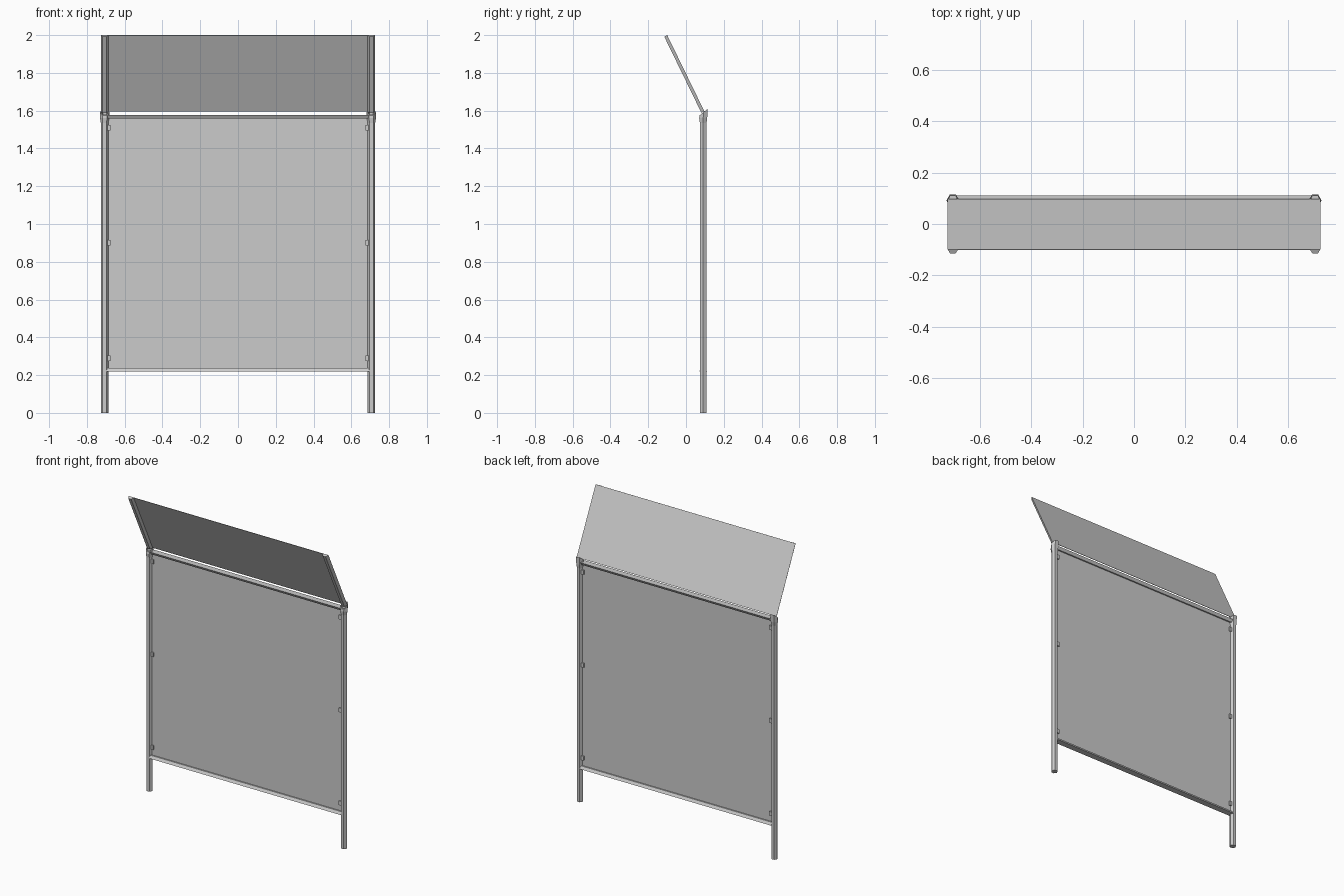
import bpy, bmesh
from math import cos, sin, pi
from mathutils import Vector

if "Cube" in bpy.data.objects:
    bpy.data.objects.remove(bpy.data.objects["Cube"])

POST_X, POST_Y = 0.706, 0.091
R = 0.0203            # hexagonal tube radius
H = R * cos(pi / 6)   # flat-to-centre distance


def finish(name, bm):
    bmesh.ops.recalc_face_normals(bm, faces=bm.faces)
    me = bpy.data.meshes.new(name)
    bm.to_mesh(me)
    bm.free()
    ob = bpy.data.objects.new(name, me)
    bpy.context.collection.objects.link(ob)
    return ob


def loft(name, rings):
    """Skin a list of equal-length point rings and cap both ends."""
    bm = bmesh.new()
    vs = [[bm.verts.new(p) for p in r] for r in rings]
    n = len(vs[0])
    for a, b in zip(vs, vs[1:]):
        for i in range(n):
            j = (i + 1) % n
            bm.faces.new((a[i], a[j], b[j], b[i]))
    bm.faces.new(vs[0])
    bm.faces.new(vs[-1])
    return finish(name, bm)


def hexagon(cx, cy, r, z, slope=0.0):
    pts = [(r * cos(i * pi / 3), r * sin(i * pi / 3)) for i in range(6)]
    return [Vector((cx + x, cy + y, z + slope * y)) for x, y in pts]


def half_hex(centre, wide, out):
    """Trapezoid: wide edge through centre, narrow edge offset along out."""
    c, w, o = Vector(centre), Vector(wide) * R, Vector(out) * H
    return [c - w, c + w, c + w / 2 + o, c - w / 2 + o]


def box(name, lo, hi):
    x0, y0, z0 = lo
    x1, y1, z1 = hi
    return loft(name, [[(x0, y0, z), (x1, y0, z), (x1, y1, z), (x0, y1, z)]
                       for z in (z0, z1)])


# slanted roof plane, from the sleeves up to the front edge
top, low = Vector((0, -0.0995, 2.0)), Vector((0, 0.0975, 1.596))
along = (top - low).normalized()
under = Vector((0, -along.z, along.y)).normalized()

for side, sx in (("left", -1), ("right", 1)):
    x = sx * POST_X
    # upright post
    loft(side + "_post", [hexagon(x, POST_Y, R, z) for z in (0, 1.57)])
    # slanted half-tube arm below the roof
    loft(side + "_roof_arm", [half_hex(p + Vector((x, 0, 0)), (1, 0, 0), under)
                              for p in (low, top)])
    # flared elbow sleeve with hollow slanted top
    loft(side + "_elbow_sleeve", [
        hexagon(x, POST_Y, R, 1.535),
        hexagon(x, POST_Y, 0.0245, 1.56),
        hexagon(x, POST_Y + 0.002, 0.0245, 1.592, 0.8),
        hexagon(x, POST_Y + 0.002, 0.019, 1.592, 0.8),
        hexagon(x, POST_Y + 0.002, 0.019, 1.575)])
    # small clips holding the panel to the post
    for k, z in enumerate((0.29, 0.90, 1.51)):
        a, b = sorted((sx * 0.674, sx * 0.692))
        box(f"{side}_panel_clip_{k + 1}", (a, POST_Y - 0.009, z - 0.014),
            (b, POST_Y + 0.009, z + 0.014))

# roof panel
s = Vector((0.724, 0, 0))
thin = under * 0.002
loft("roof_panel", [[p - s, p + s, p + s + thin, p - s + thin] for p in (low, top)])

# horizontal half-tube rails, wide side outward
for name, z, d in (("bottom_rail", 0.22, 1), ("top_rail", 1.576, -1)):
    loft(name, [half_hex((x, POST_Y, z), (0, 1, 0), (0, 0, d)) for x in (-0.695, 0.695)])

# main upright panel
box("main_panel", (-0.695, POST_Y - 0.001, 0.225), (0.695, POST_Y + 0.001, 1.57))
